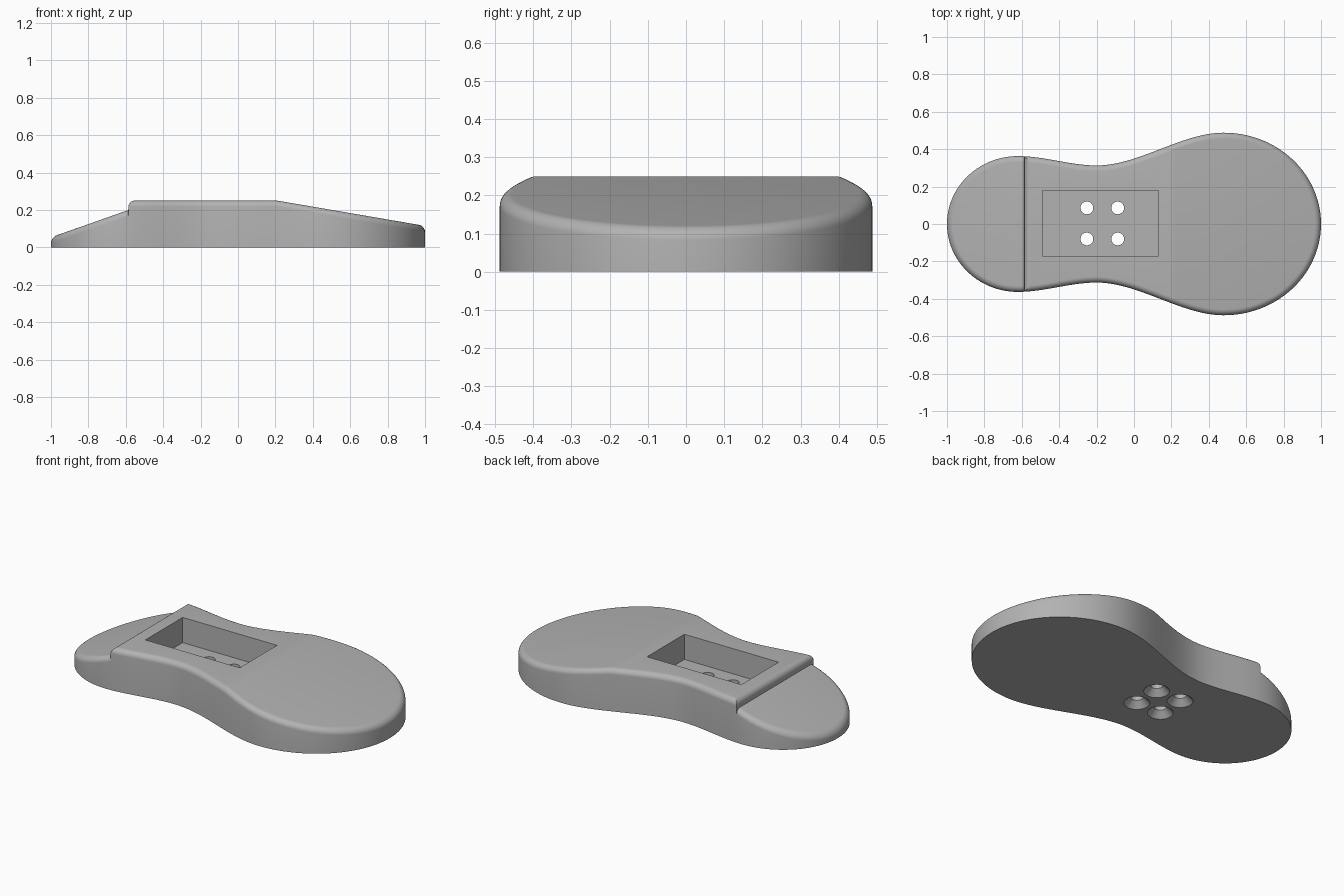
import bpy, bmesh
from math import sin, cos, pi, sqrt, radians
from mathutils import Vector, Matrix

cube = bpy.data.objects.get("Cube")
if cube:
    bpy.data.objects.remove(cube)

R = 0.032            # rounding of the upper rim
STEP = -0.585        # where the low heel meets the raised body
HEEL, WAIST, BALL = (-0.62, 0.363), (-0.2, 0.313), (0.48, 0.488)


def ease(a, b, t):
    return a + (b - a) * t * t * (3 - 2 * t)


def half_width(x):
    """Half width of the outline between heel and ball."""
    a, b = (HEEL, WAIST) if x < WAIST[0] else (WAIST, BALL)
    return ease(a[1], b[1], (x - a[0]) / (b[0] - a[0]))


def rim_height(x):
    """Flat middle, sloping toe, sloping heel."""
    if x < STEP:
        return 0.2 + (x - STEP) * 0.352
    return min(0.25, 0.25 - (x - 0.21) * 0.171)


def step_limit(x):
    """Rounded upper edge of the step."""
    d = max(0, R - (x - STEP))
    return 0.25 - R + sqrt(max(0, R * R - d * d)) if STEP <= x < STEP + R else 1


# Half outline: round heel, waist, round toe
N = 28
outline = [(HEEL[0] * 1 - (1 + HEEL[0]) * cos(pi / 2 * i / N), HEEL[1] * sin(pi / 2 * i / N))
           for i in range(N)]
stations = [HEEL[0] + (BALL[0] - HEEL[0]) * i / 60 for i in range(61)]
stations = [x for x in stations if not STEP - 0.01 < x < STEP + R + 0.005]
stations += [STEP - 0.002] + [STEP + 0.0005 + R * (1 - cos(pi / 2 * i / 8)) for i in range(9)] + [0.21]
outline += [(x, half_width(x)) for x in sorted(stations)]
outline += [(BALL[0] + (1 - BALL[0]) * sin(pi / 2 * i / N), BALL[1] * cos(pi / 2 * i / N))
            for i in range(1, N + 1)]
outline[-1] = (1, 0)


def section(i):
    """Closed cross loop: wall, rounded rim, and its mirror."""
    x, w = outline[i]
    before = outline[i - 1] if i else (outline[1][0], -outline[1][1])
    after = outline[i + 1] if i + 1 < len(outline) else (outline[-2][0], -outline[-2][1])
    tangent = Vector((after[0] - before[0], after[1] - before[1])).normalized()
    inward = Vector((tangent.y, -tangent.x))
    if STEP - 0.01 < x < STEP + R + 0.01:
        inward = Vector((0, -1))
    half = [(x, w, 0)]
    for k in range(9):
        a = pi / 2 * k / 8
        d = R * (1 - cos(a))
        px, py = x + inward.x * d, max(0, w + inward.y * d)
        z = min(rim_height(px) - R * (1 - sin(a)), step_limit(px))
        half.append((px, py, z))
    return half + [(p[0], -p[1], p[2]) for p in reversed(half)]


def make_object(name, bm):
    bmesh.ops.recalc_face_normals(bm, faces=bm.faces)
    mesh = bpy.data.meshes.new(name)
    bm.to_mesh(mesh)
    bm.free()
    obj = bpy.data.objects.new(name, mesh)
    bpy.context.collection.objects.link(obj)
    return obj


# Sole body lofted through the sections
bm = bmesh.new()
rings = [[bm.verts.new(p) for p in section(i)] for i in range(len(outline))]
for a, b in zip(rings, rings[1:]):
    for k in range(len(a)):
        n = (k + 1) % len(a)
        bm.faces.new((a[k], a[n], b[n], b[k]))
bmesh.ops.remove_doubles(bm, verts=bm.verts, dist=0.00005)
sole = make_object("sole_body", bm)

# Cutters: rectangular pocket, screw shafts, countersinks
bm = bmesh.new()
bmesh.ops.create_cube(bm, size=1, matrix=Matrix.Translation((-0.18, 0.005, 0.25))
                      @ Matrix.Diagonal((0.62, 0.35, 0.3, 1)))
cutters = [make_object("pocket_cutter", bm)]


def hole_cutter(name, low, high, r_low, r_high):
    bm = bmesh.new()
    for x in (-0.252, -0.087):
        for y in (-0.08, 0.086):
            bmesh.ops.create_cone(bm, cap_ends=True, segments=40, radius1=r_low, radius2=r_high,
                                  depth=high - low,
                                  matrix=Matrix.Translation((x, y, (low + high) / 2)))
    return make_object(name, bm)


cutters.append(hole_cutter("shaft_cutter", -0.05, 0.16, 0.034, 0.034))
cutters.append(hole_cutter("countersink_cutter", -0.01, 0.038, 0.08, 0.032))
for cutter in cutters:
    cutter.hide_render = True
    mod = sole.modifiers.new(cutter.name, 'BOOLEAN')
    mod.operation = 'DIFFERENCE'
    mod.solver = 'EXACT'
    mod.object = cutter

# Bake the cuts and drop the cutters
bpy.context.view_layer.update()
baked = bpy.data.meshes.new_from_object(sole.evaluated_get(bpy.context.evaluated_depsgraph_get()))
sole.modifiers.clear()
sole.data = baked
for cutter in cutters:
    bpy.data.objects.remove(cutter)

# Plain grey finish
grey = bpy.data.materials.new("plain_grey")
grey.use_nodes = True
colour = (0.45, 0.45, 0.45, 1)
grey.diffuse_color = colour
grey.node_tree.nodes["Principled BSDF"].inputs["Base Color"].default_value = colour
sole.data.materials.clear()
sole.data.materials.append(grey)

for other in bpy.context.selected_objects:
    other.select_set(False)
bpy.context.view_layer.objects.active = sole
sole.select_set(True)
bpy.ops.object.shade_smooth_by_angle(angle=radians(25))
